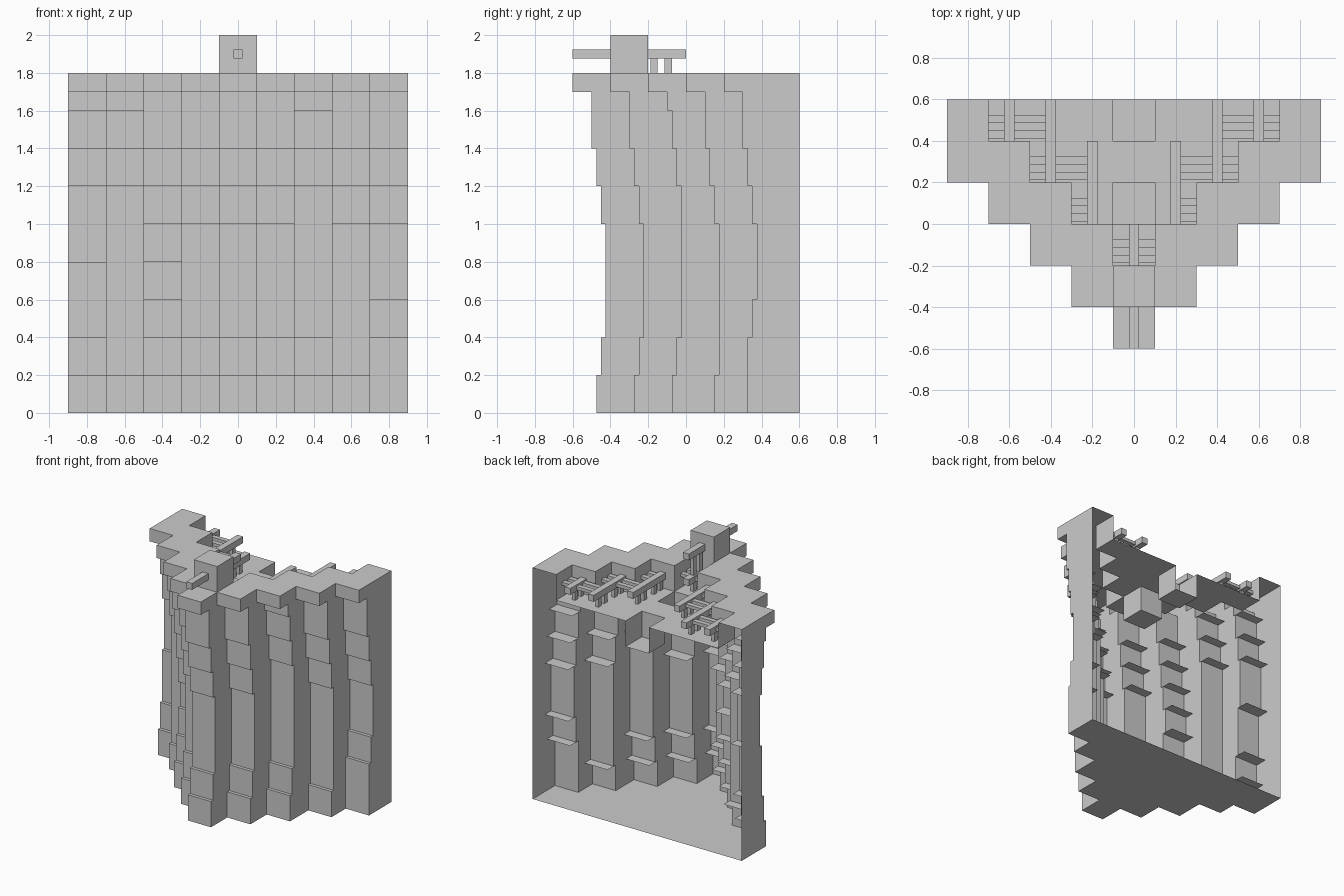
import bpy, bmesh
from mathutils import Vector

if "Cube" in bpy.data.objects:
    bpy.data.objects.remove(bpy.data.objects["Cube"])

U = 0.025          # hull setback step
BACK = 0.6         # open rear plane
LEDGE = 0.1        # depth of the ledges between hull courses


def make_object(name, bm):
    bmesh.ops.remove_doubles(bm, verts=bm.verts, dist=1e-5)
    bmesh.ops.recalc_face_normals(bm, faces=bm.faces)
    me = bpy.data.meshes.new(name)
    bm.to_mesh(me)
    bm.free()
    ob = bpy.data.objects.new(name, me)
    bpy.context.collection.objects.link(ob)


def quad(bm, a, b, c, d):
    bm.faces.new([bm.verts.new(p) for p in (a, b, c, d)])


def flat(bm, x0, x1, y0, y1, z):
    quad(bm, (x0, y0, z), (x1, y0, z), (x1, y1, z), (x0, y1, z))


def wall_y(bm, x0, x1, y, z0, z1):
    quad(bm, (x0, y, z0), (x1, y, z0), (x1, y, z1), (x0, y, z1))


def wall_x(bm, x, y0, y1, z0, z1):
    quad(bm, (x, y0, z0), (x, y1, z0), (x, y1, z1), (x, y0, z1))


def box(bm, x0, x1, y0, y1, z0, z1):
    r = bmesh.ops.create_cube(bm, size=1)
    c = Vector(((x0 + x1) / 2, (y0 + y1) / 2, (z0 + z1) / 2))
    s = Vector((x1 - x0, y1 - y0, z1 - z0))
    for v in r["verts"]:
        v.co = Vector(v.co[i] * s[i] + c[i] for i in range(3))


# Setback of each hull course, bottom to top, for every column (in steps of U)
Z = [0, .2, .4, .6, .8, 1.0, 1.2, 1.4, 1.6, 1.7, 1.8]
COURSES = {
    -4: "0122332104", -3: "2333332104", -2: "1234321004",
    -1: "1233321004", 0: "1233321004", 1: "1233321004",
    2: "1233332104", 3: "2333321004", 4: "1123321004",
}


def front(k, i):
    if abs(k) > 4:
        return BACK
    d = int(COURSES[k][i])
    base = -0.5 + 0.2 * abs(k)
    return base - 0.1 if i == 9 else base + d * U


# Stepped hull shell, open at the rear
bm = bmesh.new()
for k in range(-4, 5):
    x0, x1 = 0.2 * k - 0.1, 0.2 * k + 0.1
    flat(bm, x0, x1, front(k, 0), BACK, 0)
    for i in range(10):
        y = front(k, i)
        wall_y(bm, x0, x1, y, Z[i], Z[i + 1])
        if i and abs(front(k, i - 1) - y) > 1e-4:
            lo = min(front(k, i - 1), y)
            flat(bm, x0, x1, lo, lo + LEDGE, Z[i])
        if k >= 0:
            wall_x(bm, x1, y, front(k + 1, i), Z[i], Z[i + 1])
        if k <= 0:
            wall_x(bm, x0, y, front(k - 1, i), Z[i], Z[i + 1])
make_object("hull", bm)

# Bulwark top and its inner walls
bm = bmesh.new()
for k in range(-4, 5):
    x0, x1 = 0.2 * k - 0.1, 0.2 * k + 0.1
    y0 = -0.6 + 0.2 * abs(k)
    flat(bm, x0, x1, y0, y0 + 0.4, 1.8)
    if abs(k) < 4:
        wall_y(bm, x0, x1, y0 + 0.4, 1.6, 1.8)
        side = x1 if k >= 0 else x0
        for s in ([x0, x1] if k == 0 else [side]):
            wall_x(bm, s, y0 + 0.4, y0 + 0.6, 1.6, 1.8)
make_object("bulwark", bm)

# Sunken deck with two square wells (the rear one open at the back)
bm = bmesh.new()
for row in range(4):
    y0 = -0.2 + 0.2 * row
    for k in range(-row, row + 1):
        x0, x1 = 0.2 * k - 0.1, 0.2 * k + 0.1
        well = k == 0 and row in (1, 3)
        flat(bm, x0, x1, y0, y0 + 0.2, 1.4 if well else 1.6)
        if well:
            for x in (x0, x1):
                wall_x(bm, x, y0, y0 + 0.2, 1.4, 1.6)
            wall_y(bm, x0, x1, y0, 1.4, 1.6)
            if row == 1:
                wall_y(bm, x0, x1, y0 + 0.2, 1.4, 1.6)
make_object("deck", bm)

# Bow block
bm = bmesh.new()
box(bm, -0.1, 0.1, -0.4, -0.2, 1.8, 2.0)
make_object("bow_block", bm)


# Sideways fence piece: a bar along y with paired rails running out of it
def fence(bm, x, y, z, arms):
    box(bm, x - .025, x + .025, y - .1, y + .1, z - .025, z + .025)
    for dx, dz in arms:
        for a, b in ((-.0875, -.05), (-.0125, .025)):
            xs = sorted((x + dx * .025, x + dx * .1)) if dx else (x - .0125, x + .0125)
            zs = sorted((z + dz * .025, z + dz * .1)) if dz else (z - .0125, z + .0125)
            box(bm, *xs, y + a, y + b, *zs)


IN, OUT, UP, DOWN = (-1, 0), (1, 0), (0, 1), (0, -1)
bm = bmesh.new()
for s in (-1, 1):
    for x, y, arms in ((.6, .5, (IN, OUT, DOWN)), (.4, .5, (OUT, DOWN)),
                       (.4, .3, (IN, OUT, DOWN)), (.2, .3, (OUT, DOWN)),
                       (.2, .1, (OUT, DOWN))):
        fence(bm, s * x, y, 1.7, [(s * dx, dz) for dx, dz in arms])
fence(bm, 0, -.1, 1.7, (IN, OUT, UP, DOWN))
make_object("deck_rails", bm)

# Spar through the bow block
bm = bmesh.new()
fence(bm, 0, -.1, 1.9, (DOWN,))
fence(bm, 0, -.5, 1.9, ())
make_object("bow_spar", bm)
